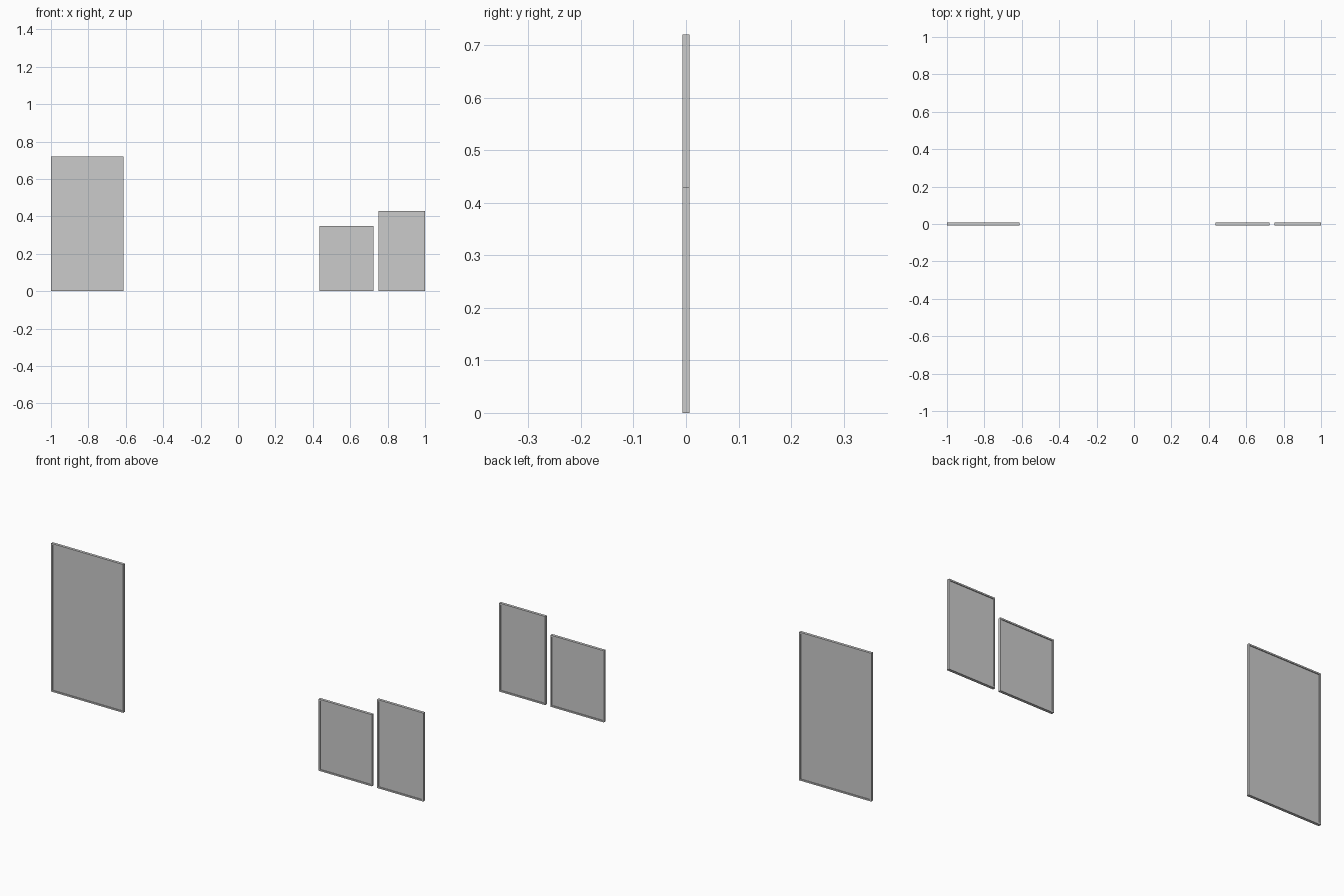
import bpy, bmesh
from mathutils import Vector

if "Cube" in bpy.data.objects:
    bpy.data.objects.remove(bpy.data.objects["Cube"])

THICK = 0.0134   # panel thickness
RIM = 0.01       # width of the narrow border frame
RECESS = 0.004   # how far the pane sits behind the border


def framed_panel(name, x0, x1, height):
    """Thin upright panel with a slim raised border on both faces."""
    bm = bmesh.new()
    bmesh.ops.create_cube(bm, size=1)
    bmesh.ops.scale(bm, vec=(x1 - x0, THICK, height), verts=bm.verts)
    bmesh.ops.translate(bm, vec=((x0 + x1) / 2, 0, height / 2), verts=bm.verts)
    bm.normal_update()
    for face in [f for f in bm.faces if abs(f.normal.y) > 0.9]:
        inward = -face.normal.copy() * RECESS
        # border frame
        bmesh.ops.inset_region(bm, faces=[face], thickness=RIM)
        # recessed pane with square reveal
        pane = bmesh.ops.extrude_discrete_faces(bm, faces=[face])["faces"][0]
        bmesh.ops.translate(bm, vec=Vector(inward), verts=pane.verts)
    bmesh.ops.recalc_face_normals(bm, faces=bm.faces)
    mesh = bpy.data.meshes.new(name)
    bm.to_mesh(mesh)
    bm.free()
    obj = bpy.data.objects.new(name, mesh)
    bpy.context.collection.objects.link(obj)
    return obj


# Tall panel on the left, two small ones on the right
framed_panel("tall_panel", -1.0, -0.612, 0.72)
framed_panel("short_panel", 0.437, 0.724, 0.348)
framed_panel("narrow_panel", 0.752, 1.0, 0.43)
